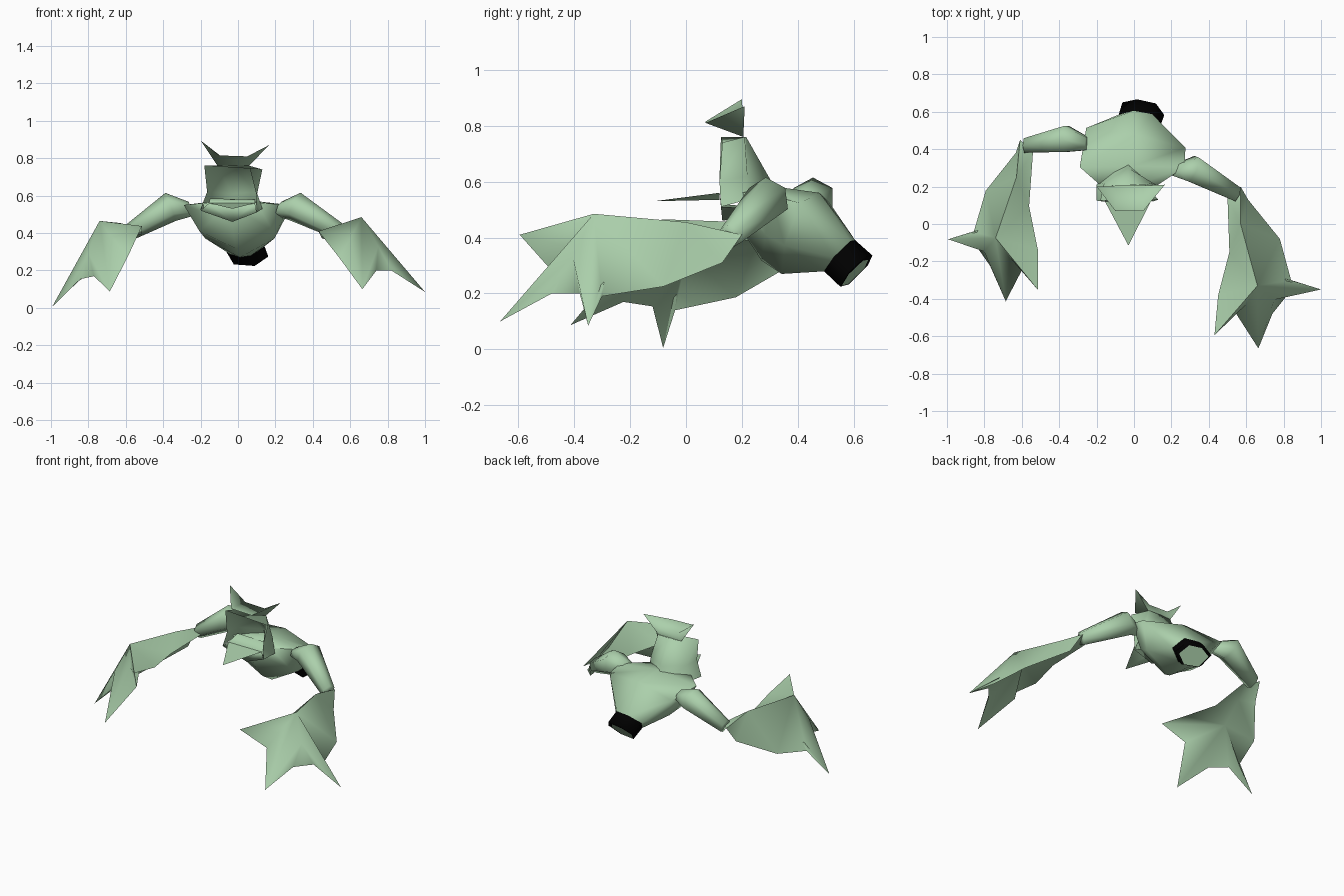
import bpy, bmesh, math
from mathutils import Vector, Matrix

if "Cube" in bpy.data.objects:
    bpy.data.objects.remove(bpy.data.objects["Cube"])


def material(name, color):
    m = bpy.data.materials.new(name)
    m.use_nodes = True
    m.diffuse_color = color
    bsdf = next(n for n in m.node_tree.nodes if n.type == 'BSDF_PRINCIPLED')
    bsdf.inputs["Base Color"].default_value = color
    bsdf.inputs["Roughness"].default_value = 0.8
    return m


GREEN = material("pale green", (0.41, 0.63, 0.41, 1))
BLACK = material("black", (0, 0, 0, 1))
parts = []


def add_mesh(name, verts, faces, mat=GREEN):
    mesh = bpy.data.meshes.new(name)
    mesh.from_pydata([tuple(v) for v in verts], [], faces)
    bm = bmesh.new()
    bm.from_mesh(mesh)
    bmesh.ops.recalc_face_normals(bm, faces=bm.faces)
    bm.to_mesh(mesh)
    bm.free()
    mesh.materials.append(mat)
    obj = bpy.data.objects.new(name, mesh)
    bpy.context.collection.objects.link(obj)
    parts.append(obj)
    return obj


def loft(name, rings, closed=True, start=False, end=False, mat=GREEN):
    n = len(rings[0])
    verts = [v for ring in rings for v in ring]
    faces = []
    for r in range(len(rings) - 1):
        for i in range(n if closed else n - 1):
            j = (i + 1) % n
            faces.append((r * n + i, r * n + j, (r + 1) * n + j, (r + 1) * n + i))
    if start:
        faces.append(tuple(range(n)))
    if end:
        faces.append(tuple(range(len(verts) - n, len(verts))))
    return add_mesh(name, verts, faces, mat)


# Torso sections: a shield shape leaning back towards a hexagonal stump
SHIELD = [(-1, 0.75), (0, 1), (1, 0.75), (0.7, -0.3), (0, -1), (-0.7, -0.3)]
HEXAGON = [(-1, 0.35), (-0.3, 1), (0.6, 0.95), (1, -0.1), (0.35, -1), (-0.65, -0.85)]


def section(shape, center, rx, rz, tilt, yaw=0):
    t = math.radians(tilt)
    c = Vector(center)
    return [c + Vector((u * rx, v * rz * math.sin(t) - yaw * u * rx, v * rz * math.cos(t)))
            for u, v in shape]


stump_in = section(HEXAGON, (0.03, 0.55, 0.335), 0.112, 0.075, 42, 0.15)
stump_out = section(HEXAGON, (0.05, 0.61, 0.28), 0.112, 0.075, 42, 0.2)
stump_rim = section(HEXAGON, (0.043, 0.605, 0.274), 0.092, 0.062, 42, 0.2)
loft("torso", [
    section(SHIELD, (-0.03, 0.19, 0.51), 0.13, 0.07, 0),
    section(SHIELD, (-0.01, 0.29, 0.45), 0.28, 0.135, 8),
    section(SHIELD, (0.01, 0.41, 0.415), 0.265, 0.16, 25, 0.2),
    stump_in], start=True)
loft("stump_band", [stump_in, stump_out, stump_rim], mat=BLACK)
add_mesh("stump_cap", stump_rim, [tuple(range(6))])

# Hollow head, open at the face
loft("head_shell", [
    [(-0.18, 0.125, 0.76), (-0.11, 0.21, 0.76), (-0.03, 0.215, 0.76), (0.06, 0.21, 0.76), (0.13, 0.13, 0.74)],
    [(-0.165, 0.12, 0.62), (-0.16, 0.22, 0.62), (-0.03, 0.3, 0.61), (0.1, 0.22, 0.62), (0.1, 0.12, 0.6)],
    [(-0.2, 0.125, 0.52), (-0.2, 0.21, 0.53), (-0.03, 0.36, 0.5), (0.13, 0.2, 0.53), (0.1, 0.125, 0.51)],
], closed=False, start=True)

# Chin with the mouth floor, and pointed beak
add_mesh("chin", [(-0.2, 0.125, 0.52), (-0.155, 0.12, 0.56), (0.09, 0.12, 0.56), (0.1, 0.125, 0.51),
                  (-0.03, 0.13, 0.46), (-0.03, 0.36, 0.5), (-0.15, 0.21, 0.585), (0.09, 0.21, 0.58)],
         [(0, 1, 2, 3, 4), (0, 4, 5), (4, 3, 5), (1, 6, 7, 2)])
add_mesh("beak", [(-0.155, 0.12, 0.56), (0.09, 0.12, 0.56), (-0.03, -0.115, 0.53), (-0.03, 0.12, 0.535)],
         [(0, 1, 2), (0, 2, 3), (1, 3, 2), (0, 3, 1)])

# Crest with two horn-like ear tips
add_mesh("ear_crest", [
    (-0.1, 0.07, 0.815), (0.05, 0.07, 0.81),
    (-0.2, 0.2, 0.895), (0.165, 0.21, 0.87),
    (-0.11, 0.205, 0.76), (0.06, 0.205, 0.76),
    (-0.09, 0.205, 0.81), (0.05, 0.205, 0.805)],
    [(0, 1, 5, 4), (0, 4, 2), (1, 3, 5), (0, 2, 6), (1, 7, 3),
     (0, 6, 7, 1), (4, 6, 2), (5, 3, 7), (4, 5, 7, 6)])


# Upper arms: spindles from shoulder to elbow
def spindle(name, points, radii, sides=6):
    points = [Vector(p) for p in points]
    turn = (points[-1] - points[0]).to_track_quat('Z', 'Y')
    rings = []
    for p, r in zip(points, radii):
        angles = [math.tau * (i + 0.5) / sides for i in range(sides)]
        rings.append([p + turn @ Vector((r * math.cos(a), r * math.sin(a), 0)) for a in angles])
    loft(name, rings, start=True, end=True)


RADII = (0.04, 0.08, 0.045)
spindle("left_upper_arm", [(0.22, 0.29, 0.53), (0.31, 0.295, 0.54), (0.55, 0.16, 0.405)], RADII)
spindle("right_upper_arm", [(-0.25, 0.43, 0.53), (-0.36, 0.455, 0.54), (-0.58, 0.42, 0.405)], RADII)

# Webbed forearm: outline from the elbow round three claws and back
OUTLINE = [(0.57, 0.2, 0.41), (0.61, 0.13, 0.31), (0.78, -0.08, 0.225), (0.84, -0.3, 0.19),
           (1.0, -0.35, 0.085), (0.82, -0.38, 0.2), (0.74, -0.48, 0.2), (0.665, -0.665, 0.1),
           (0.54, -0.47, 0.27), (0.43, -0.595, 0.41), (0.45, -0.38, 0.37), (0.51, -0.15, 0.37),
           (0.5, 0.14, 0.39)]
KNUCKLE = Vector((0.66, -0.33, 0.485))
WRIST = (0.57, 0, 0.455)
PALM = (0.66, -0.25, 0.36)
INNER_WRIST = (0.57, 0, 0.37)
# Hollows of the web, pulled down between neighbouring claws
HOLLOWS = [(0.75, -0.405, 0.33), (0.6, -0.43, 0.37)]


def webbed_forearm(name, place):
    verts = [place @ Vector(p) for p in OUTLINE + [KNUCKLE, WRIST, PALM, INNER_WRIST] + HOLLOWS]
    n = len(OUTLINE)
    faces = []
    for hub, wrist in ((n, n + 1), (n + 2, n + 3)):
        for i in range(n):
            near_elbow = i < 2 or i >= n - 2
            between_claws = hub == n and 4 <= i <= 8
            if between_claws:
                center = n + 4 if i < 7 else n + 5
            else:
                center = wrist if near_elbow else hub
            faces.append((center, i, (i + 1) % n))
        faces += [(hub, wrist, 2), (hub, n - 2, wrist)]
    # Claw ridges running back to the knuckle
    for hollow, first, last in ((n + 4, 4, 7), (n + 5, 7, 9)):
        faces += [(n, first, hollow), (n, hollow, last)]
    add_mesh(name, verts, faces)


webbed_forearm("left_forearm", Matrix.Identity(4))
webbed_forearm("right_forearm", Matrix.Translation((-0.74, -0.075, 0.465))
               @ Matrix.Rotation(math.radians(-3), 4, 'Z')
               @ Matrix.Scale(-1, 4, (1, 0, 0))
               @ Matrix.Rotation(math.radians(11.5), 4, 'Y')
               @ Matrix.Translation(-KNUCKLE))

# Smooth shading with only the thin edges kept sharp
bpy.ops.object.select_all(action='DESELECT')
for obj in parts:
    obj.select_set(True)
bpy.context.view_layer.objects.active = parts[0]
bpy.ops.object.shade_smooth_by_angle(angle=math.radians(95))
